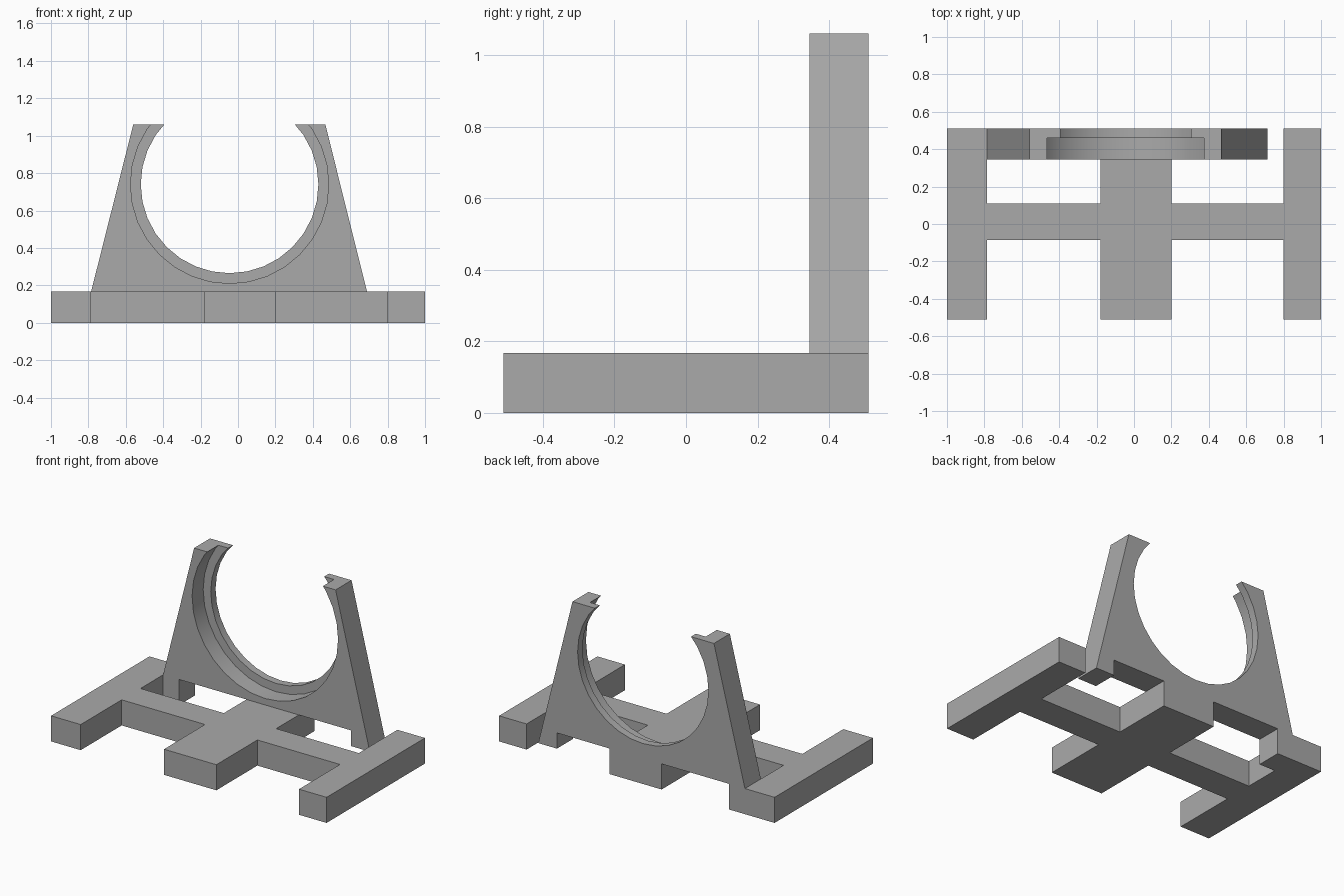
import bpy, bmesh, math

cube = bpy.data.objects.get("Cube")
if cube:
    bpy.data.objects.remove(cube, do_unlink=True)

gray = bpy.data.materials.new("plain gray")
gray.use_nodes = True
gray.diffuse_color = (0.4, 0.4, 0.4, 1)
gray.node_tree.nodes["Principled BSDF"].inputs["Base Color"].default_value = (0.4, 0.4, 0.4, 1)

FRONT, BACK, BASE_TOP, TOP = 0.345, 0.51, 0.168, 1.06
CX, CZ = -0.045, 0.74


def prism(name, points, vector):
    """Extrude a closed outline of 3D points along a vector."""
    bm = bmesh.new()
    face = bm.faces.new([bm.verts.new(p) for p in points])
    made = bmesh.ops.extrude_face_region(bm, geom=[face])["geom"]
    verts = [g for g in made if isinstance(g, bmesh.types.BMVert)]
    bmesh.ops.translate(bm, verts=verts, vec=vector)
    bmesh.ops.recalc_face_normals(bm, faces=bm.faces[:])
    mesh = bpy.data.meshes.new(name)
    bm.to_mesh(mesh)
    bm.free()
    obj = bpy.data.objects.new(name, mesh)
    bpy.context.collection.objects.link(obj)
    mesh.materials.append(gray)
    return obj


def bore(target, radius, y0, y1):
    """Cut a round hole along y through the target."""
    bpy.ops.mesh.primitive_cylinder_add(
        vertices=32, radius=radius, depth=y1 - y0,
        location=(CX, (y0 + y1) / 2, CZ), rotation=(math.pi / 2, 0, 0))
    cutter = bpy.context.object
    cutter.hide_render = True
    cutter.data.materials.append(gray)
    mod = target.modifiers.new("bore", "BOOLEAN")
    mod.operation, mod.solver, mod.object = "DIFFERENCE", "EXACT", cutter
    bpy.ops.object.select_all(action="DESELECT")
    target.select_set(True)
    bpy.context.view_layer.objects.active = target
    bpy.ops.object.modifier_apply(modifier=mod.name)
    bpy.data.objects.remove(cutter, do_unlink=True)


# Flat base: two side rails, middle rail, crossbar and a rear foot
L, R, M0, M1, FOOT = -0.785, 0.8, -0.18, 0.2, -0.67
C0, C1 = -0.085, 0.11
outline = [
    (-1, -BACK), (L, -BACK), (L, C0), (M0, C0), (M0, -BACK), (M1, -BACK),
    (M1, C0), (R, C0), (R, -BACK), (1, -BACK), (1, BACK), (R, BACK),
    (R, C1), (M1, C1), (M1, BACK), (M0, BACK), (M0, C1), (L, C1),
    (L, FRONT), (FOOT, FRONT), (FOOT, BACK), (-1, BACK)]
prism("base_frame", [(x, y, 0) for x, y in outline], (0, 0, BASE_TOP))

# Upright tapered plate with one hanging leg
profile = [
    (L, BASE_TOP), (0.58, BASE_TOP), (0.58, 0.065), (0.715, 0.065),
    (0.467, TOP), (-0.56, TOP)]
plate = prism("upright_cradle", [(x, FRONT, z) for x, z in profile],
              (0, BACK - FRONT, 0))

# Open round seat with a stepped rear lip
bore(plate, 0.53, 0.2, 0.46)
bore(plate, 0.475, 0.2, 0.7)
bpy.ops.object.shade_smooth_by_angle(angle=math.radians(30))
